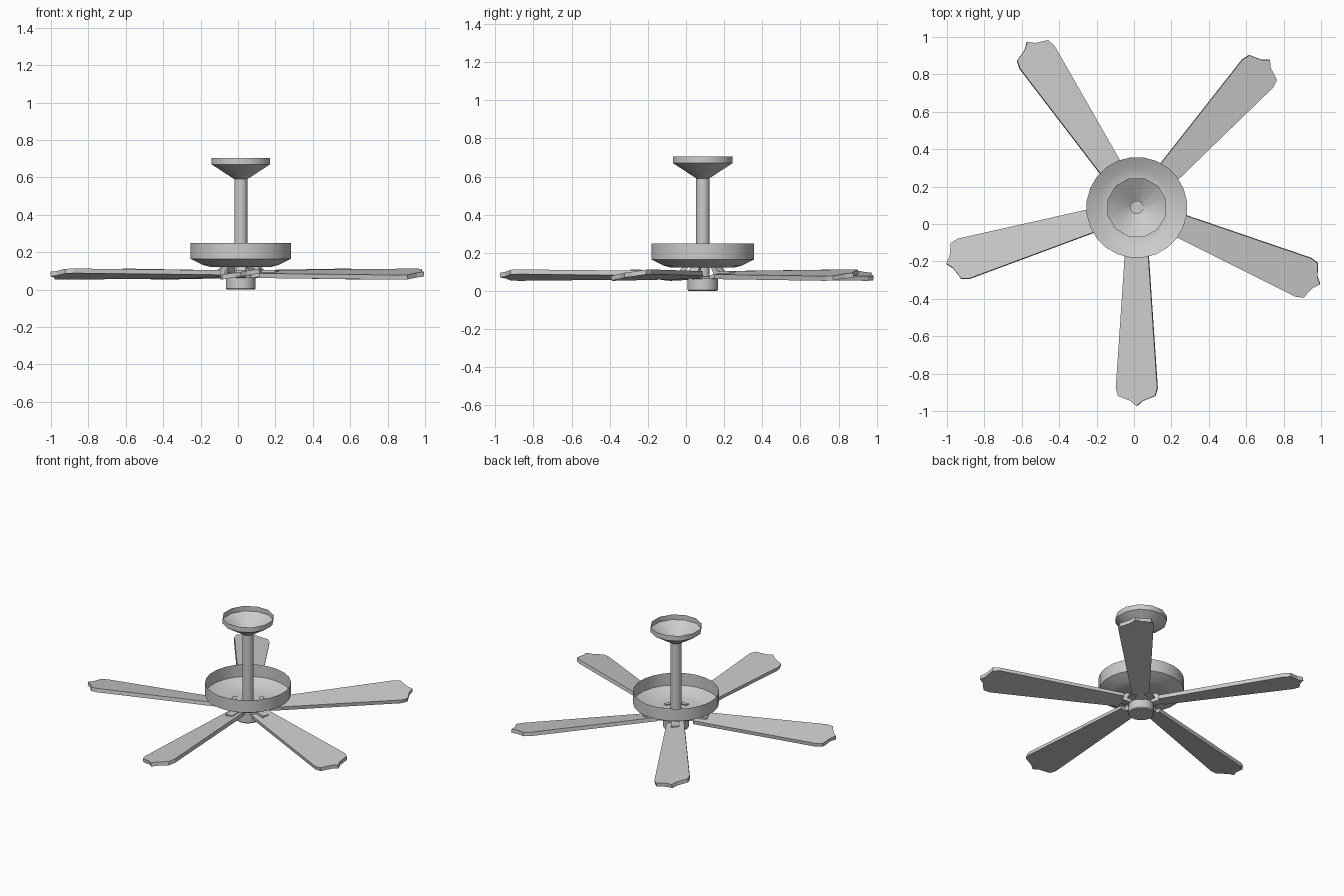
import bpy, bmesh
from math import radians, sin, cos, tau
from mathutils import Matrix, Vector

if "Cube" in bpy.data.objects:
    bpy.data.objects.remove(bpy.data.objects["Cube"])

CENTRE = Matrix.Translation((0.015, 0.088, 0))


def make_object(name, bm, matrix=CENTRE, smooth=False):
    bmesh.ops.recalc_face_normals(bm, faces=bm.faces)
    me = bpy.data.meshes.new(name)
    bm.to_mesh(me)
    bm.free()
    ob = bpy.data.objects.new(name, me)
    bpy.context.collection.objects.link(ob)
    ob.matrix_world = matrix
    if smooth:
        bpy.ops.object.select_all(action='DESELECT')
        ob.select_set(True)
        bpy.context.view_layer.objects.active = ob
        bpy.ops.object.shade_smooth_by_angle(angle=radians(32))
    return ob


def lathe(name, profile, sides, cap_start=False, cap_end=False):
    """Turn (radius, z) points around the fan axis."""
    bm = bmesh.new()
    rings = [[bm.verts.new((r * cos(tau * (i + .5) / sides), r * sin(tau * (i + .5) / sides), z))
              for i in range(sides)] for r, z in profile]
    for a, b in zip(rings, rings[1:]):
        for i in range(sides):
            j = (i + 1) % sides
            bm.faces.new((a[i], a[j], b[j], b[i]))
    if cap_start:
        bm.faces.new(rings[0])
    if cap_end:
        bm.faces.new(rings[-1])
    return make_object(name, bm, smooth=True)


def prism(name, outline, offset, matrix):
    """Extrude a closed outline of 3D points along an offset."""
    bm = bmesh.new()
    face = bm.faces.new([bm.verts.new(p) for p in outline])
    ext = bmesh.ops.extrude_face_region(bm, geom=[face], use_keep_orig=True)
    moved = [v for v in ext['geom'] if isinstance(v, bmesh.types.BMVert)]
    bmesh.ops.translate(bm, verts=moved, vec=Vector(offset))
    return make_object(name, bm, matrix)


# Ceiling canopy (open cup), rod, open motor bowl and bottom hub
lathe("ceiling_canopy", [(0.035, 0.59), (0.162, 0.67), (0.162, 0.705)], 12)
lathe("down_rod", [(0.036, 0.06), (0.036, 0.60)], 12, True, True)
lathe("motor_bowl", [(0.165, 0.122), (0.205, 0.132), (0.27, 0.165), (0.27, 0.25)], 24, True)
lathe("bottom_hub", [(0.076, 0.0), (0.081, 0.006), (0.081, 0.066), (0.06, 0.075)], 16, True, True)

# Blade outline, half of it, mirrored across its long axis
half = [(0.13, 0.055), (0.965, 0.112), (1.008, 0.100), (1.034, 0.032)]
T = 0.025
outline = [(x, -y, -T / 2) for x, y in half] + [(1.062, 0, -T / 2)]
outline += [(x, y, -T / 2) for x, y in reversed(half)]

# Bracket side profile: slanted leg from the bowl, then a tab on the blade
bracket = [(0.075, 0.13), (0.10, 0.13), (0.125, 0.104), (0.21, 0.104),
           (0.21, 0.088), (0.07, 0.06), (0.07, 0.078), (0.098, 0.09)]
W = 0.05

for n, angle in enumerate((-90, -22.7, 48, 123.6, 196.5), 1):
    spin = CENTRE @ Matrix.Rotation(radians(angle), 4, 'Z')
    pitch = spin @ Matrix.Translation((0, 0, 0.083)) @ Matrix.Rotation(radians(9), 4, 'X')
    prism(f"blade_{n}", outline, (0, 0, T), pitch)
    prism(f"blade_bracket_{n}", [(x, -W / 2, z) for x, z in bracket], (0, W, 0), spin)
